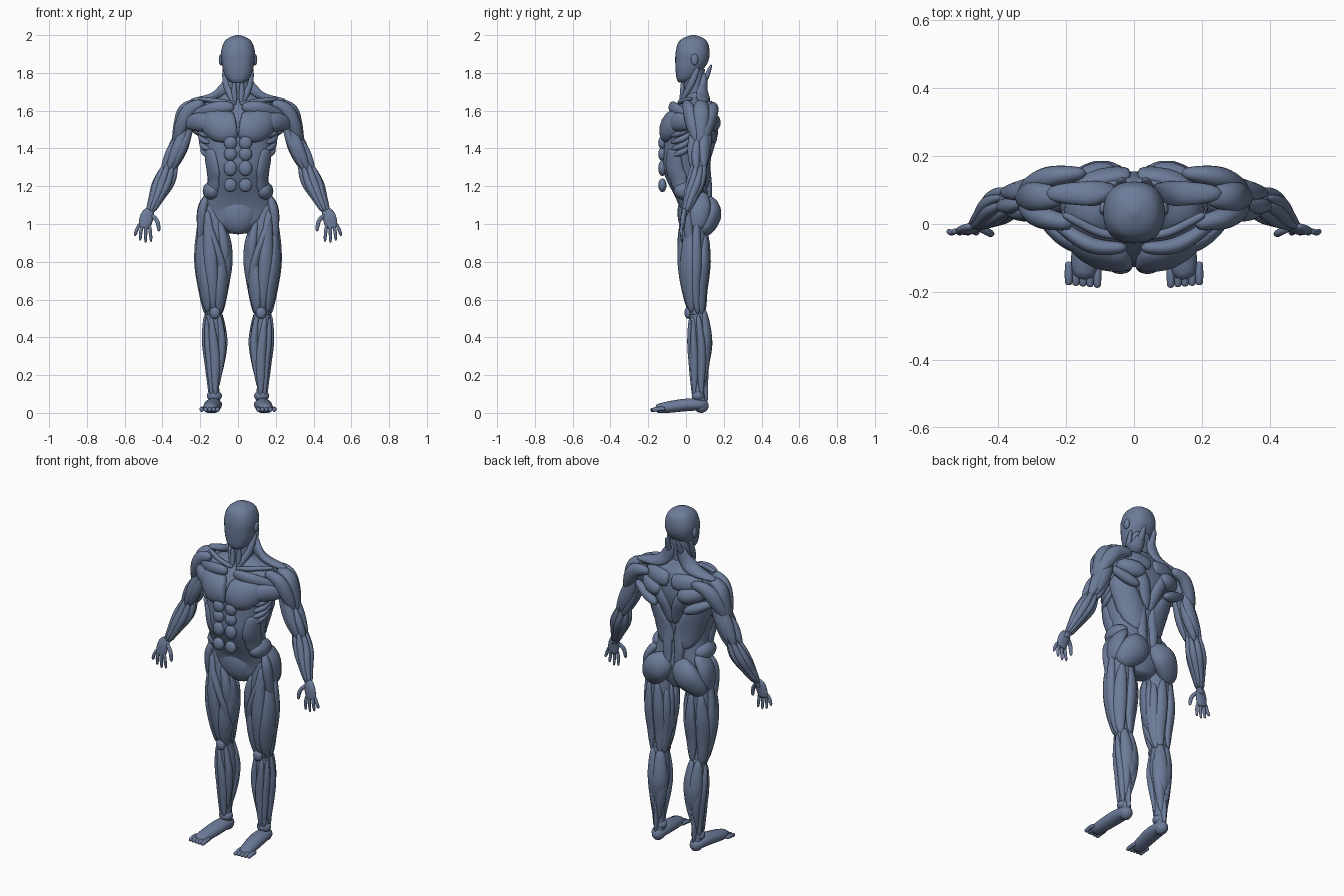
import bpy, bmesh
from math import sin, cos, pi, radians, sqrt, copysign
from mathutils import Vector, Matrix
from mathutils.bvhtree import BVHTree

cube = bpy.data.objects.get("Cube")
if cube:
    bpy.data.objects.remove(cube, do_unlink=True)

slate = bpy.data.materials.new("slate_blue")
slate.use_nodes = True
colour = (.15, .2, .32, 1)
slate.diffuse_color = colour
slate.node_tree.nodes["Principled BSDF"].inputs["Base Color"].default_value = colour

FRONT, BACK = Vector((0, -1, 0)), Vector((0, 1, 0))
OUT, UP = Vector((1, 0, 0)), Vector((0, 0, 1))


def finish(name, bm, mirror):
    """Turn a bmesh into a smooth object, mirrored across the body if asked."""
    bmesh.ops.recalc_face_normals(bm, faces=bm.faces)
    tree = BVHTree.FromBMesh(bm)
    mesh = bpy.data.meshes.new(name)
    bm.to_mesh(mesh)
    bm.free()
    mesh.materials.append(slate)
    mesh.shade_smooth()
    obj = bpy.data.objects.new(name, mesh)
    bpy.context.collection.objects.link(obj)
    if mirror:
        modifier = obj.modifiers.new("mirror", "MIRROR")
        modifier.use_mirror_merge = False
    return tree


def skin_rings(name, rings, mirror=True):
    """Join rings of points into a closed tube."""
    bm = bmesh.new()
    loops = [[bm.verts.new(p) for p in ring] for ring in rings]
    for low, high in zip(loops, loops[1:]):
        for i in range(len(low)):
            bm.faces.new((low[i - 1], low[i], high[i], high[i - 1]))
    bm.faces.new(loops[0])
    bm.faces.new(loops[-1])
    return finish(name, bm, mirror)


def spline_at(points, t):
    """Point on a smooth curve through the given points."""
    last = len(points) - 1
    i = min(int(t * last), last - 1)
    f = t * last - i
    a, b, c, d = (Vector(points[min(max(j, 0), last)]) for j in range(i - 1, i + 3))
    return (b + (c - a) * (f / 2) + (a * 2 - b * 5 + c * 4 - d) * (f * f / 2)
            + (b * 3 - a - c * 3 + d) * (f ** 3 / 2))


def squared(value):
    return copysign(abs(value) ** .85, value)


def core(name, sections, mirror=True, steps=36, sides=28):
    """Upright body mass from sections of (height, x, y, half width, half depth)."""
    rings = []
    for k in range(steps + 1):
        z, x, y, wide, deep = spline_at(sections, k / steps)
        angles = [2 * pi * i / sides for i in range(sides)]
        rings.append([(x + wide * squared(sin(a)), y - deep * squared(cos(a)), z) for a in angles])
    return skin_rings(name, rings, mirror)


def muscle(name, path, width, thick, ends=(.4, .4), facing=(FRONT, FRONT), skin=None, steps=18, sides=14):
    """Swelling band along a path, optionally draped over a body mass."""
    rings = []
    for k in range(steps + 1):
        t = k / steps
        point = spline_at(path, t)
        along = (spline_at(path, min(t + .02, 1)) - spline_at(path, max(t - .02, 0))).normalized()
        out = spline_at(facing, t)
        if skin:
            point, out = skin.find_nearest(point)[:2]
        side = along.cross(out).normalized()
        out = side.cross(along)
        swell = sin(pi * t)
        size = (ends[0] + (ends[1] - ends[0]) * t) * (1 - swell) + swell
        size *= max(.1, sqrt(1 - abs(2 * t - 1) ** 8))
        ring = []
        for i in range(sides):
            a = 2 * pi * i / sides
            p, lift = point + side * (width * size * cos(a)), out
            if skin:
                p, normal = skin.find_nearest(p)[:2]
                lift = (normal + out).normalized()
            ring.append(p + lift * (thick * size * sin(a)))
        rings.append(ring)
    return skin_rings(name, rings)


def strand(name, limb, start, stop, width, thick=.026, ends=(.45, .35)):
    """Muscle lying on a limb; start and stop are (fraction down, degrees from front to outside)."""
    path, facing = [], []
    for k in range(7):
        t, angle = Vector(start).lerp(Vector(stop), k / 6)
        z, x, y, wide, deep = spline_at(limb, t)
        a = radians(angle)
        path.append((x + wide * sin(a), y - deep * cos(a), z))
        facing.append(Vector((sin(a), -cos(a), 0)))
    muscle(name, path, width, thick, ends, facing)


def bump(name, centre, size, mirror=True):
    bm = bmesh.new()
    matrix = Matrix.Translation(centre) @ Matrix.Diagonal((*size, 1))
    bmesh.ops.create_uvsphere(bm, u_segments=24, v_segments=14, radius=1, matrix=matrix)
    finish(name, bm, mirror)


# Head and neck
core("head", [(1.75, 0, -.01, .035, .03), (1.77, 0, 0, .058, .05), (1.81, 0, .015, .077, .07),
              (1.86, 0, .03, .087, .087), (1.91, 0, .035, .09, .09), (1.96, 0, .037, .075, .078),
              (1.985, 0, .038, .05, .052), (2, 0, .038, .012, .012)], mirror=False)
core("neck", [(1.62, 0, .045, .08, .06), (1.7, 0, .04, .064, .052), (1.82, 0, .045, .062, .055)], mirror=False)
bump("ear", (.09, .045, 1.87), (.012, .02, .03))
muscle("neck_side_strap", [(.075, .065, 1.83), (.06, .02, 1.73), (.015, -.035, 1.63)], .02, .016, facing=(OUT, FRONT))
muscle("throat_strap", [(.02, -.02, 1.76), (.02, -.02, 1.7), (.015, -.03, 1.63)], .014, .012)
muscle("nape_strap", [(.035, .135, 1.845), (.04, .1, 1.76), (.05, .06, 1.68)], .02, .014, facing=(BACK, BACK))

# Torso mass
torso = core("torso", [(.95, 0, .05, .05, .05), (1, 0, .045, .12, .075), (1.07, 0, .05, .185, .08),
                       (1.15, 0, .03, .172, .09), (1.22, 0, .01, .152, .107), (1.3, 0, -.005, .16, .12),
                       (1.4, 0, .005, .183, .125), (1.5, 0, .022, .2, .132), (1.58, 0, .035, .205, .115),
                       (1.64, 0, .052, .175, .083), (1.67, 0, .055, .1, .06), (1.7, 0, .05, .06, .05)], mirror=False)

# Chest
muscle("chest_main", [(.008, -.12, 1.535), (.1, -.12, 1.53), (.2, -.03, 1.57)], .092, .038, (.9, .5), skin=torso)
muscle("chest_upper", [(.02, -.07, 1.62), (.13, -.06, 1.61), (.26, .03, 1.56)], .035, .024, (.6, .6))
muscle("chest_to_arm", [(.12, -.08, 1.53), (.2, -.04, 1.54), (.28, .03, 1.53)], .05, .03, (.6, .4))
muscle("collar_bone", [(.01, -.035, 1.635), (.1, -.025, 1.65), (.21, .03, 1.665)], .013, .013, (.9, .9))

# Abdomen
for row, height in enumerate((1.205, 1.295, 1.37, 1.43)):
    bump("abdominal_block", (.04, -.125, height), (.035, .022, .036 + .005 * (row == 1)))
bump("lower_abdomen", (0, .015, 1.06), (.108, .06, .115), mirror=False)
muscle("outer_oblique", [(.15, -.06, 1.4), (.14, -.06, 1.28), (.15, -.02, 1.15)], .062, .016, (.6, .7), skin=torso)
bump("oblique_bulge", (.135, .015, 1.175), (.052, .08, .052))
for rib in range(4):
    z = 1.36 + .035 * rib
    muscle("rib_finger", [(.155, -.08, z), (.19, -.02, z + .02), (.19, .04, z + .06)], .017, .02, skin=torso)

# Back
muscle("upper_trapezius", [(.03, .1, 1.8), (.06, .09, 1.72), (.13, .09, 1.67), (.26, .09, 1.65)],
       .042, .025, (.5, .5), (BACK, UP))
muscle("middle_trapezius", [(.01, .15, 1.6), (.1, .15, 1.61), (.2, .11, 1.62)], .05, .026, (.8, .5), skin=torso)
muscle("lower_trapezius", [(.012, .15, 1.33), (.05, .16, 1.46), (.12, .15, 1.6)], .036, .022, skin=torso)
muscle("shoulder_blade", [(.06, .17, 1.53), (.13, .17, 1.54), (.25, .11, 1.56)], .05, .042, (.5, .4), skin=torso)
muscle("teres", [(.09, .15, 1.44), (.16, .13, 1.47), (.26, .1, 1.52)], .03, .03, facing=(BACK, BACK))
muscle("lat", [(.02, .12, 1.2), (.12, .11, 1.34), (.2, .06, 1.5)], .085, .022, (.3, .5), skin=torso)
muscle("spine_column", [(.03, .13, 1.08), (.04, .13, 1.2), (.035, .14, 1.36)], .03, .022, skin=torso)

# Hips
muscle("glute", [(.03, .11, 1.12), (.1, .135, 1.05), (.18, .085, .95)], .08, .052, (.5, .5), (BACK, BACK))
muscle("hip_side", [(.13, .07, 1.17), (.18, .065, 1.09), (.2, .06, .97)], .065, .032, (.6, .4), (OUT, OUT))
muscle("hip_front", [(.165, .01, 1.15), (.19, .005, 1.06), (.2, .02, .9)], .032, .026, facing=(OUT, OUT))

# Shoulders
muscle("front_deltoid", [(.18, 0, 1.64), (.255, .015, 1.605), (.3, .035, 1.52), (.33, .065, 1.41)],
       .04, .034, (.6, .3), (FRONT, OUT + FRONT))
muscle("side_deltoid", [(.21, .08, 1.645), (.28, .08, 1.61), (.31, .08, 1.53), (.34, .075, 1.41)],
       .045, .034, (.6, .3), (UP, OUT))
muscle("rear_deltoid", [(.14, .15, 1.62), (.235, .14, 1.6), (.295, .115, 1.52), (.335, .08, 1.41)],
       .042, .034, (.5, .3), (BACK, OUT + BACK))

# Upper arm, listed as start, stop, width
arm = [(1.6, .25, .08, .04, .045), (1.48, .285, .075, .034, .038), (1.38, .325, .07, .036, .038), (1.28, .37, .07, .034, .032)]
core("upper_arm", arm)
for name, start, stop, width in (
        ("biceps_outer", (.1, 15), (1, 5), .03), ("biceps_inner", (.1, -35), (1, -25), .03),
        ("brachialis", (.4, 70), (1, 60), .024), ("triceps_outer", (.15, 125), (.95, 140), .034),
        ("triceps_long", (.1, 185), (.9, 180), .036), ("triceps_inner", (.3, 235), (1, 215), .026)):
    strand(name, arm, start, stop, width)

# Forearm
forearm = [(1.33, .355, .07, .032, .032), (1.23, .39, .055, .042, .034), (1.14, .43, .025, .026, .022), (1.04, .475, -.008, .018, .013)]
core("forearm", forearm)
for index in range(8):
    angle = 45 * index
    strand("forearm_muscle", forearm, (.04 * (index % 3), angle + 20), (.9, angle), .022, .02, (.4, .35))

# Hands
muscle("palm", [(.465, -.005, 1.08), (.485, -.015, 1.03), (.497, -.02, .975)], .036, .015, (.5, .9))
muscle("thumb", [(.46, -.01, 1.05), (.428, -.025, 1.015), (.418, -.03, .96)], .011, .011, (.9, .6))
for finger, tip in enumerate((.905, .9, .912, .937)):
    x = .472 + .017 * finger
    spread = .012 * (finger - 1)
    muscle("finger", [(x, -.02, 1), (x + spread * .6, -.025, .965), (x + spread, -.02, tip)], .009, .009, (.9, .6))

# Thighs
thigh = [(1.1, .145, .05, .05, .06), (.95, .13, .045, .075, .066), (.8, .13, .045, .077, .065),
         (.65, .13, .045, .058, .048), (.52, .13, .06, .042, .04)]
core("thigh", thigh)
for name, start, stop, width in (
        ("front_thigh", (.05, 25), (.95, 0), .038), ("outer_thigh", (.2, 65), (.97, 45), .046),
        ("inner_thigh", (.42, -38), (1, -45), .038), ("sartorius", (0, 45), (1, -105), .021),
        ("thigh_band", (.1, 100), (1, 95), .03), ("outer_hamstring", (.25, 150), (1, 128), .04),
        ("middle_hamstring", (.25, 192), (1, 215), .038), ("inner_hamstring", (.3, 232), (1, 240), .032),
        ("adductor", (.22, -62), (.8, -88), .042), ("long_adductor", (.15, -35), (.6, -60), .03),
        ("gracilis", (.25, -105), (1, -112), .024)):
    strand(name, thigh, start, stop, width)
bump("kneecap", (.122, .012, .53), (.028, .02, .032))

# Calves
calf = [(.55, .13, .06, .042, .04), (.4, .12, .07, .053, .046), (.28, .12, .072, .038, .036),
        (.16, .125, .067, .026, .027), (.05, .125, .07, .03, .035)]
core("lower_leg", calf)
for name, start, stop, width in (
        ("shin_muscle", (.08, 20), (.9, -15), .028), ("toe_extensor", (.08, 55), (.9, 35), .022),
        ("outer_calf_strip", (.05, 92), (.9, 125), .024), ("outer_calf", (0, 150), (.62, 165), .037),
        ("inner_calf", (0, 215), (.66, 200), .042), ("soleus_outer", (.15, 125), (.82, 165), .026),
        ("soleus_inner", (.15, 248), (.82, 200), .028), ("shin_bone", (.02, -35), (.8, -50), .022),
        ("heel_tendon", (.5, 180), (1, 180), .014)):
    strand(name, calf, start, stop, width, .024)

# Feet
muscle("foot", [(.125, .11, .042), (.132, 0, .042), (.15, -.165, .02)], .047, .034, (.7, .75), (UP, UP))
bump("heel", (.125, .08, .038), (.035, .04, .038))
bump("ankle", (.125, .065, .09), (.04, .035, .03))
for toe in range(5):
    x = .108 + .021 * toe
    muscle("toe", [(x, -.11, .022), (x, -.15, .02), (x, -.188 + .002 * toe, .014)], .012, .012, (.9, .8), (UP, UP))
